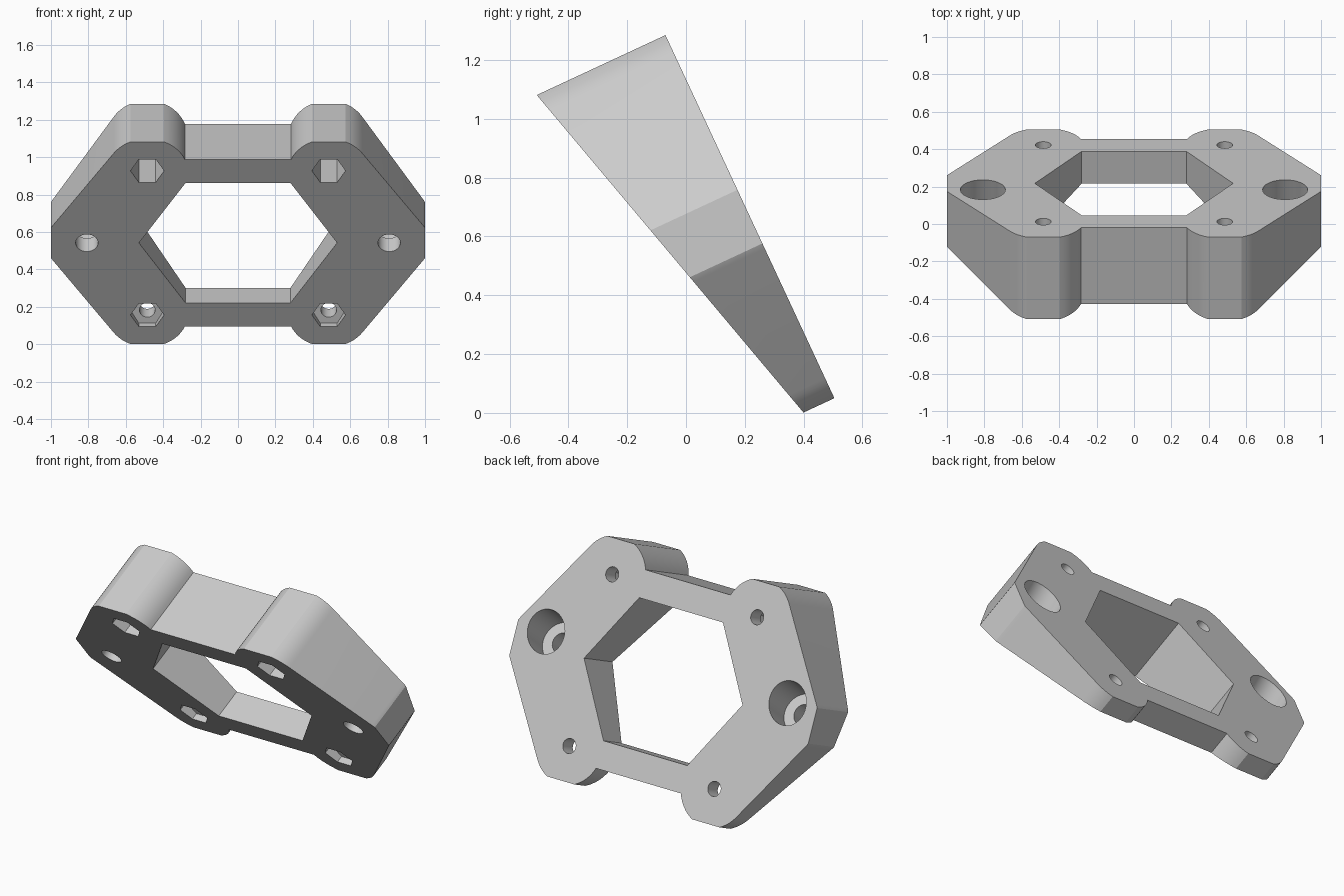
import bpy, bmesh
from math import sin, cos, asin, acos, atan, atan2, pi, radians
from mathutils import Matrix, Vector

if "Cube" in bpy.data.objects:
    bpy.data.objects.remove(bpy.data.objects["Cube"])

grey = bpy.data.materials.new("plain grey")
grey.use_nodes = True
colour = (0.6, 0.6, 0.6, 1)
grey.diffuse_color = colour
grey.node_tree.nodes["Principled BSDF"].inputs["Base Color"].default_value = colour

# Main sizes, in the plane of the flat back face (x across, y up, z to the front)
TIP_X, BOSS_X, BOSS_Y = 0.81, 0.485, 0.486
R, TOP, BAR = 0.215, 0.681, 0.562
SLOPE, MID = 0.2695, 0.2995


def arc(cx, cy, a, b, n=10):
    return [(cx + R * cos(a + (b - a) * i / n), cy + R * sin(a + (b - a) * i / n))
            for i in range(n + 1)]


def prism(name, outline, bottom, top):
    """Extrude an outline; bottom and top give the height at each y."""
    bm = bmesh.new()
    low = [bm.verts.new((x, y, bottom(y))) for x, y in outline]
    high = [bm.verts.new((x, y, top(y))) for x, y in outline]
    bm.faces.new(low[::-1])
    bm.faces.new(high)
    n = len(outline)
    for i in range(n):
        j = (i + 1) % n
        bm.faces.new((low[i], low[j], high[j], high[i]))
    bmesh.ops.recalc_face_normals(bm, faces=bm.faces)
    mesh = bpy.data.meshes.new(name)
    bm.to_mesh(mesh)
    bm.free()
    obj = bpy.data.objects.new(name, mesh)
    bpy.context.collection.objects.link(obj)
    return obj


def ngon(r, n):
    return [(r * cos(2 * pi * i / n), r * sin(2 * pi * i / n)) for i in range(n)]


# Outline: one quarter from side tip to bar, then mirrored twice
lean = atan2(TIP_X - BOSS_X, BOSS_Y)
flat = asin((TOP - BOSS_Y) / R)
quarter = (arc(TIP_X, 0, acos((1 - TIP_X) / R), lean, 6)
           + arc(BOSS_X, BOSS_Y, lean, flat, 6)
           + arc(BOSS_X, BOSS_Y, pi - flat, pi - asin((BAR - BOSS_Y) / R), 8))
half = quarter + [(-x, y) for x, y in reversed(quarter)]
outline = half + [(-x, -y) for x, y in half]
body = prism("wedge_bracket", outline, lambda y: 0, lambda y: MID + SLOPE * y)
body.data.materials.append(grey)

cutters = []


def cut(outline, z0, z1, place=Matrix()):
    obj = prism("cutter", outline, lambda y: z0, lambda y: z1)
    obj.data.transform(place)
    obj.hide_render = True
    cutters.append(obj)


# Central six-sided opening
window = [(0.53, 0), (0.28, 0.405), (-0.28, 0.405),
          (-0.53, 0), (-0.28, -0.405), (0.28, -0.405)]
cut(window, -1, 1)

for sx in (-1, 1):
    # Screw holes with nut pockets open to the front
    for sy in (-1, 1):
        spot = Matrix.Translation((sx * BOSS_X, sy * BOSS_Y, 0))
        cut(ngon(0.042, 32), -1, 1, spot)
        cut(ngon(0.09, 6), 0.105, 1, spot)
    # Side holes square to the sloped front, counterbored from the back
    tilt = Matrix.Translation((sx * 0.808, 0, MID)) @ Matrix.Rotation(atan(SLOPE), 4, "X")
    cut(ngon(0.06, 40), -1, 1, tilt)
    cut(ngon(0.12, 48), -1, -0.11, tilt)

bpy.context.view_layer.objects.active = body
body.select_set(True)
for cutter in cutters:
    mod = body.modifiers.new("cut", "BOOLEAN")
    mod.operation = "DIFFERENCE"
    mod.solver = "EXACT"
    mod.object = cutter
    bpy.ops.object.modifier_apply(modifier=mod.name)
    bpy.data.objects.remove(cutter)

# Lean the bracket back so its lower edge rests on the ground
up = Vector((0, -0.422, 0.907)).normalized()
side = Vector((1, 0, 0))
stand = Matrix((side, up, side.cross(up))).transposed().to_4x4()
body.data.transform(Matrix.Translation((0, 0.2175, 0.6675)) @ stand)
body.data.update()
bpy.ops.object.shade_smooth_by_angle(angle=radians(25))
